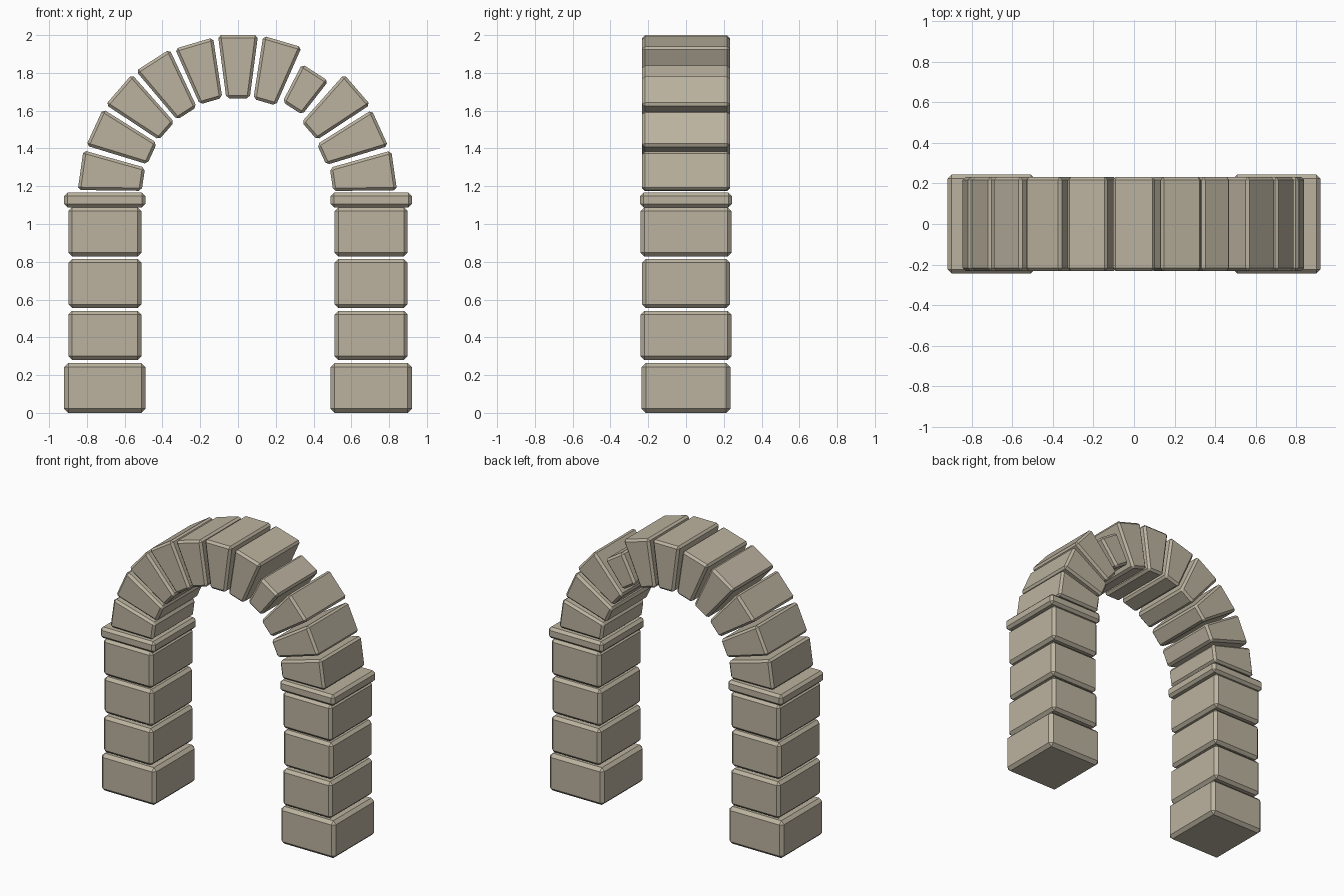
import bpy, bmesh
from math import sin, cos, radians
from mathutils import Vector

if "Cube" in bpy.data.objects:
    bpy.data.objects.remove(bpy.data.objects["Cube"])

stone = bpy.data.materials.new("stone")
stone.diffuse_color = (0.50, 0.45, 0.35, 1)
stone.use_nodes = True
stone.node_tree.nodes["Principled BSDF"].inputs["Base Color"].default_value = stone.diffuse_color


def block(name, profile, depth, bevel):
    """Chamfered stone: an (x, z) outline extruded symmetrically along y."""
    bm = bmesh.new()
    front = bm.faces.new([bm.verts.new((x, -depth / 2, z)) for x, z in profile])
    ext = bmesh.ops.extrude_face_region(bm, geom=[front])
    moved = [v for v in ext["geom"] if isinstance(v, bmesh.types.BMVert)]
    bmesh.ops.translate(bm, verts=moved, vec=(0, depth, 0))
    bmesh.ops.recalc_face_normals(bm, faces=bm.faces)
    bmesh.ops.bevel(bm, geom=bm.edges[:], offset=bevel, segments=1,
                    affect='EDGES', clamp_overlap=True)
    mesh = bpy.data.meshes.new(name)
    bm.to_mesh(mesh)
    bm.free()
    mesh.materials.append(stone)
    obj = bpy.data.objects.new(name, mesh)
    bpy.context.collection.objects.link(obj)


# Pillars: part, width, depth, bottom, top, chamfer
COURSES = [
    ("base_stone", 0.43, 0.47, 0.0, 0.265, 0.022),
    ("pillar_stone_1", 0.387, 0.48, 0.28, 0.54, 0.02),
    ("pillar_stone_2", 0.387, 0.465, 0.555, 0.815, 0.02),
    ("pillar_stone_3", 0.387, 0.48, 0.828, 1.088, 0.02),
    ("capital", 0.43, 0.487, 1.088, 1.166, 0.018),
]
for side, cx in (("left", -0.705), ("right", 0.705)):
    for part, w, d, z0, z1, bev in COURSES:
        a, b = cx - w / 2, cx + w / 2
        block(f"{side}_{part}", [(a, z0), (b, z0), (b, z1), (a, z1)], d, bev)

# Arch: eleven wedge stones, right to left; the fourth is a worn, smaller one
CENTRE_Z, COUNT, DEPTH = 1.165, 11, 0.465
STANDARD = (0.50, 0.835, 0.062, 0.106)   # inner r, outer r, half widths
SPECIAL = {
    1: (0.487, 0.826, 0.060, 0.105),
    3: (0.532, 0.757, 0.062, 0.083),
    6: (0.506, 0.826, 0.062, 0.105),
    10: (0.506, 0.842, 0.062, 0.106),
}
for i in range(COUNT):
    r0, r1, h0, h1 = SPECIAL.get(i, STANDARD)
    t = radians(180 * (i + 0.5) / COUNT)
    out, tan = Vector((cos(t), sin(t))), Vector((-sin(t), cos(t)))
    mid = Vector((0, CENTRE_Z))
    pts = [mid + out * r + tan * h
           for r, h in ((r0, -h0), (r1, -h1), (r1, h1), (r0, h0))]
    name = "keystone" if i == COUNT // 2 else f"arch_stone_{i + 1}"
    block(name, pts, DEPTH, 0.015)
